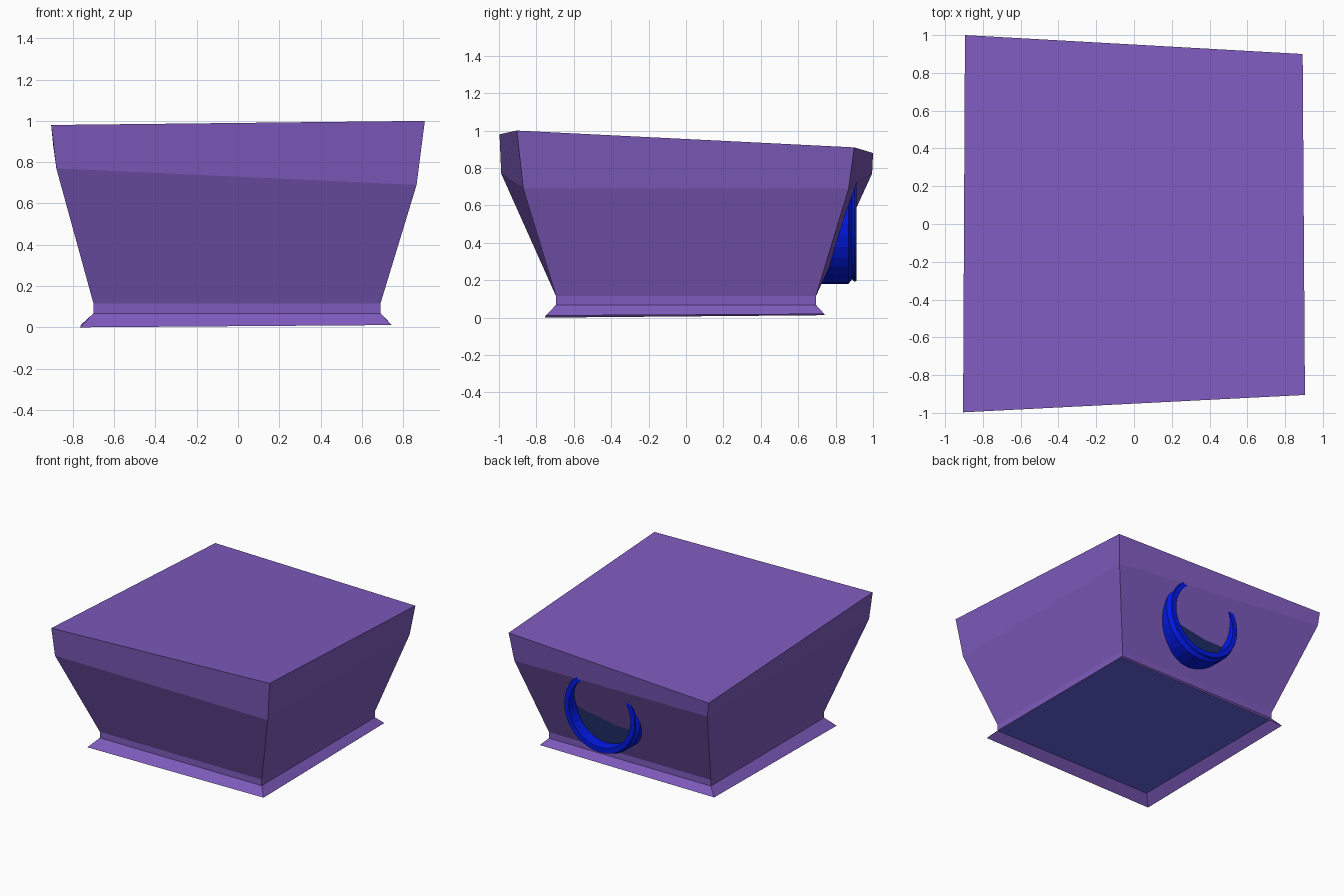
import bpy, bmesh, math

if "Cube" in bpy.data.objects:
    bpy.data.objects.remove(bpy.data.objects["Cube"])


def material(name, rgb):
    """Flat colour from 0-255 sRGB."""
    lin = [((c / 255 + 0.055) / 1.055) ** 2.4 if c > 10 else c / 255 / 12.92 for c in rgb]
    m = bpy.data.materials.new(name)
    m.diffuse_color = (*lin, 1)
    m.use_nodes = True
    m.node_tree.nodes["Principled BSDF"].inputs["Base Color"].default_value = m.diffuse_color
    return m


def finish(name, bm, mat):
    me = bpy.data.meshes.new(name)
    bm.to_mesh(me)
    bm.free()
    me.materials.append(mat)
    ob = bpy.data.objects.new(name, me)
    bpy.context.collection.objects.link(ob)
    return ob


purple = material("purple", (126, 91, 189))
blue = material("bright blue", (2, 28, 250))
navy = material("dark navy", (30, 42, 98))
slate = material("periwinkle blue", (100, 102, 226))

# Corner rings, bottom to top: front left, front right, back right, back left
rings = [
    [(-.765, -.755, .0), (.745, -.75, .011), (.738, .74, .019), (-.76, .74, .013)],
    [(-.70, -.695, .068), (.69, -.695, .068), (.69, .695, .068), (-.70, .695, .068)],
    [(-.70, -.695, .115), (.69, -.695, .115), (.69, .695, .115), (-.70, .695, .115)],
    [(-.88, -.988, .77), (.865, -.87, .69), (.865, .87, .69), (-.88, .995, .77)],
    [(-.905, -.997, .98), (.905, -.905, 1.0), (.893, .90, .91), (-.895, 1.0, .88)],
]

# Flared body with open skirt and closed lid
bm = bmesh.new()
vr = [[bm.verts.new(p) for p in ring] for ring in rings]
for lo, hi in zip(vr, vr[1:]):
    for i in range(4):
        j = (i + 1) % 4
        bm.faces.new((lo[i], lo[j], hi[j], hi[i]))
bm.faces.new(vr[-1])
finish("body", bm, purple)

# Recessed underside
bm = bmesh.new()
bm.faces.new([bm.verts.new(p) for p in reversed(rings[1])])
finish("underside", bm, slate)

# Round window on the back wall: grooved rim lathed around the y axis
CX, CZ, SIDES = .105, .50, 32
profile = [(.32, .70), (.32, .868), (.295, .888), (.308, .900),
           (.303, .911), (.265, .911), (.262, .82)]


def circle(bm, r, y):
    return [bm.verts.new((CX + r * math.cos(a), y, CZ + r * math.sin(a)))
            for a in (2 * math.pi * k / SIDES for k in range(SIDES))]


bm = bmesh.new()
loops = [circle(bm, r, y) for r, y in profile]
for a, b in zip(loops, loops[1:]):
    for i in range(SIDES):
        j = (i + 1) % SIDES
        bm.faces.new((a[i], b[i], b[j], a[j]))
finish("window_rim", bm, blue)

# Window pane, facing the back
bm = bmesh.new()
bm.faces.new(circle(bm, .27, .822)[::-1])
finish("window_pane", bm, navy)
